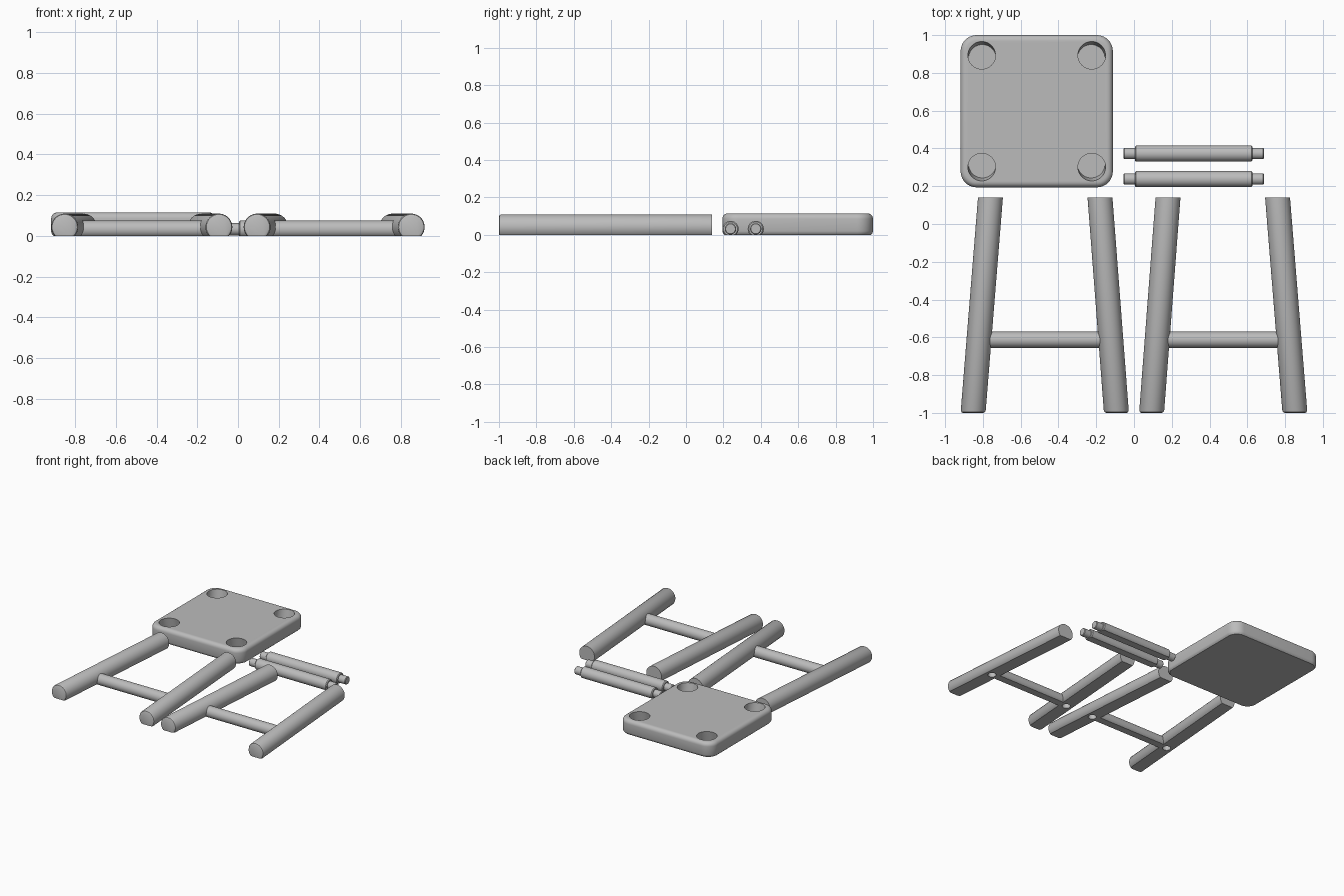
import bpy, bmesh, math
from mathutils import Vector

if "Cube" in bpy.data.objects:
    bpy.data.objects.remove(bpy.data.objects["Cube"])

grey = bpy.data.materials.new("light_grey")
grey.use_nodes = True
colour = (0.5, 0.5, 0.5, 1)
grey.diffuse_color = colour
grey.node_tree.nodes["Principled BSDF"].inputs["Base Color"].default_value = colour


def make_object(name, bm):
    bmesh.ops.remove_doubles(bm, verts=bm.verts, dist=1e-5)
    bmesh.ops.recalc_face_normals(bm, faces=bm.faces)
    mesh = bpy.data.meshes.new(name)
    bm.to_mesh(mesh)
    bm.free()
    mesh.materials.append(grey)
    obj = bpy.data.objects.new(name, mesh)
    bpy.context.collection.objects.link(obj)
    return obj


def loft(name, rings):
    """Skin equal-length rings of points and cap both ends."""
    bm = bmesh.new()
    loops = [[bm.verts.new(p) for p in ring] for ring in rings]
    n = len(loops[0])
    for a, b in zip(loops, loops[1:]):
        for i in range(n):
            j = (i + 1) % n
            bm.faces.new((a[i], a[j], b[j], b[i]))
    bm.faces.new(loops[0])
    bm.faces.new(loops[-1])
    return make_object(name, bm)


def flat_bar(name, stations, across, steps=40):
    """Round bar with its underside cut flat on the ground."""
    rings = []
    for centre, r in stations:
        c = Vector(centre)
        dip = math.asin(min(1, c.z / r)) * 0.9999
        ring = []
        for i in range(steps + 1):
            t = -dip + (math.pi + 2 * dip) * i / steps
            ring.append(c + across * (r * math.cos(t)) + Vector((0, 0, r * math.sin(t))))
        rings.append(ring)
    return loft(name, rings)


def circle(x, y, z, r, n=40):
    return [(x + r * math.cos(2 * math.pi * i / n), y + r * math.sin(2 * math.pi * i / n), z)
            for i in range(n)]


def cut(obj, cutters):
    for cutter in cutters:
        mod = obj.modifiers.new("socket", 'BOOLEAN')
        mod.operation = 'DIFFERENCE'
        mod.solver = 'EXACT'
        mod.object = cutter
    bpy.context.view_layer.update()
    graph = bpy.context.evaluated_depsgraph_get()
    mesh = bpy.data.meshes.new_from_object(obj.evaluated_get(graph))
    obj.modifiers.clear()
    obj.data = mesh
    for cutter in cutters:
        bpy.data.objects.remove(cutter)


def rounded_square(cx, cy, half, corner, inset, z, steps=10):
    ring = []
    r = corner - inset
    for q, (sx, sy) in enumerate(((1, 1), (-1, 1), (-1, -1), (1, -1))):
        for i in range(steps + 1):
            t = math.pi / 2 * (q + i / steps)
            ring.append((cx + sx * (half - corner) + r * math.cos(t),
                         cy + sy * (half - corner) + r * math.sin(t), z))
    return ring


parts = []
X, Y = Vector((1, 0, 0)), Vector((0, 1, 0))

# Seat slab, lying with its sockets upward
SX, SY, HALF, TOP, FILLET = -0.515, 0.597, 0.403, 0.115, 0.03
profile = [(0.012, 0), (0.004, 0.008), (0, 0.02)]
for k in range(7):
    t = math.pi / 2 * k / 6
    profile.append((FILLET * (1 - math.cos(t)), TOP - FILLET + FILLET * math.sin(t)))
seat = loft("seat", [rounded_square(SX, SY, HALF, 0.085, i, z) for i, z in profile])
parts.append(seat)

# Slanted leg sockets in the seat
sockets = []
for sx in (-1, 1):
    for sy in (-1, 1):
        x, y = SX + sx * 0.291, SY + sy * 0.294
        sockets.append(loft("socket_cutter", [
            circle(x - sx * 0.003, y - sy * 0.014, 0.035, 0.073),
            circle(x + sx * 0.001, y + sy * 0.006, TOP + 0.02, 0.073)]))
cut(seat, sockets)

# Two leg frames, mirrored across the centre
LEG_R, LEG_Z, RUNG_R, RUNG_Z, RUNG_Y = 0.066, 0.043, 0.043, 0.032, -0.613
Y_FOOT, Y_HEAD = -1.0, 0.14
for side, label in ((-1, "right"), (1, "left")):
    middles = []
    for kind, foot, head in (("inner", 0.093, 0.18), ("outer", 0.852, 0.76)):
        def at(y):
            return side * (foot + (head - foot) * (y - Y_FOOT) / (Y_HEAD - Y_FOOT))
        stations = [((at(y), y, LEG_Z), r) for y, r in (
            (Y_FOOT, LEG_R - 0.012), (Y_FOOT + 0.004, LEG_R - 0.004),
            (Y_FOOT + 0.012, LEG_R), (Y_HEAD, LEG_R))]
        leg = flat_bar(f"{label}_{kind}_leg", stations, X)
        # Mortise for a loose rung in the flat side
        x = at(RUNG_Y)
        cut(leg, [loft("mortise_cutter", [circle(x, RUNG_Y, -0.02, 0.03, 32),
                                          circle(x, RUNG_Y, 0.06, 0.03, 32)])])
        parts.append(leg)
        middles.append(abs(x))
    ends = (side * (middles[0] + 0.04), side * (middles[1] - 0.04))
    parts.append(flat_bar(f"{label}_frame_rung",
                          [((x, RUNG_Y, RUNG_Z), RUNG_R) for x in ends], Y))

# Loose rungs with tenons
MID, BODY, TIP, TENON_R = 0.316, 0.311, 0.371, 0.03
for label, y in (("front", 0.238), ("back", 0.373)):
    half = [(TIP, TENON_R - 0.004), (TIP - 0.004, TENON_R), (BODY, TENON_R),
            (BODY, RUNG_R - 0.006), (BODY - 0.006, RUNG_R)]
    ends = [(-d, r) for d, r in half] + [(d, r) for d, r in reversed(half)]
    parts.append(flat_bar(f"{label}_loose_rung",
                          [((MID + d, y, RUNG_Z), r) for d, r in ends], Y))

# Smooth shading with sharp edges kept
bpy.ops.object.select_all(action='DESELECT')
for obj in parts:
    obj.select_set(True)
bpy.context.view_layer.objects.active = seat
bpy.ops.object.shade_smooth_by_angle(angle=math.radians(30))
